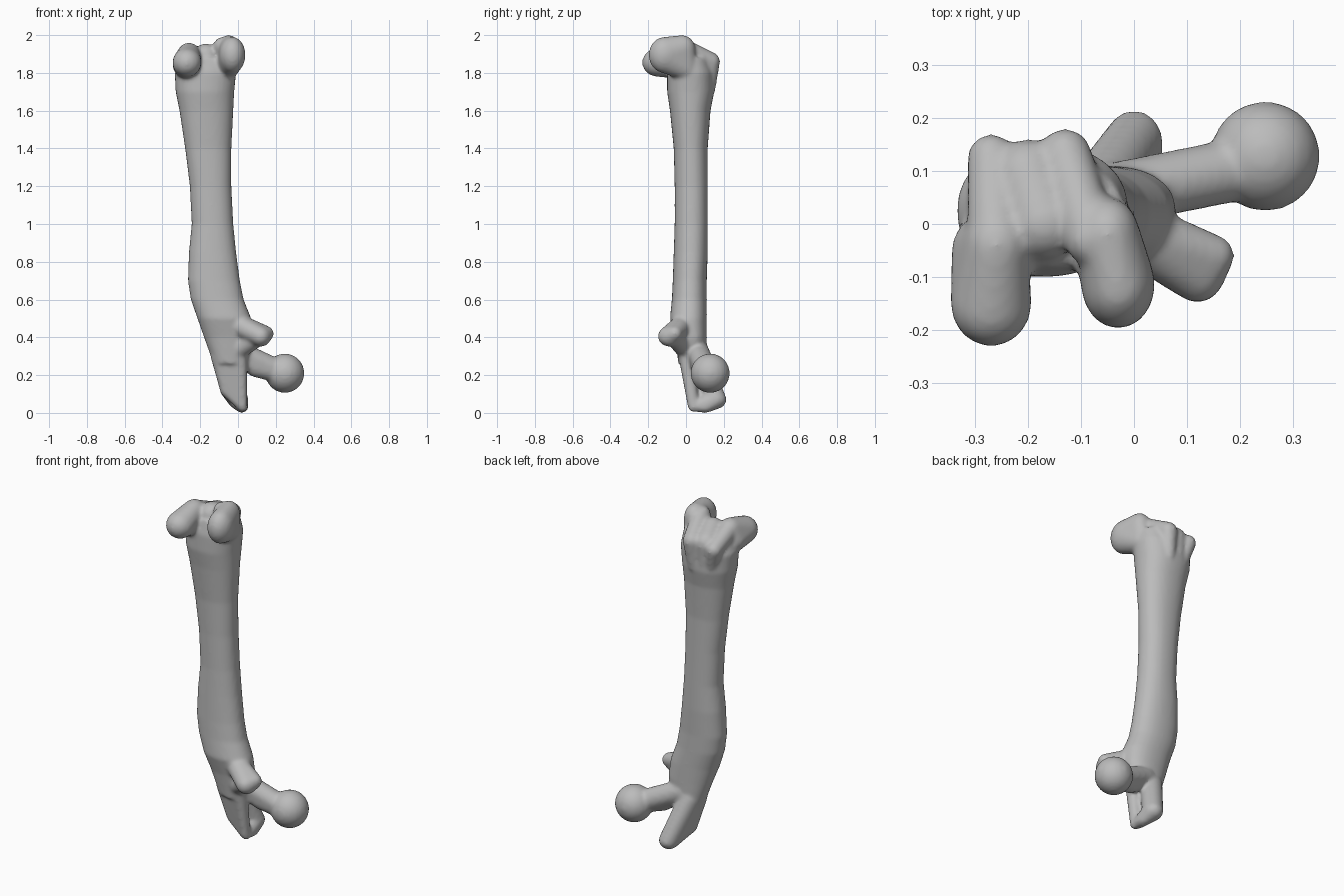
import bpy, bmesh, math
from mathutils import Vector

cube = bpy.data.objects.get("Cube")
if cube:
    bpy.data.objects.remove(cube, do_unlink=True)

bone = bpy.data.materials.new("bone_grey")
bone.use_nodes = True
bone.diffuse_color = (0.5, 0.5, 0.5, 1)
bone.node_tree.nodes["Principled BSDF"].inputs["Base Color"].default_value = (0.5, 0.5, 0.5, 1)

body = bmesh.new()


def merge(part):
    """Add a finished closed part to the body."""
    bmesh.ops.recalc_face_normals(part, faces=part.faces)
    mesh = bpy.data.meshes.new("part")
    part.to_mesh(mesh)
    part.free()
    body.from_mesh(mesh)
    bpy.data.meshes.remove(mesh)


def blob(*balls):
    """Convex skin stretched over balls, each (centre, radius or radii)."""
    part = bmesh.new()
    for centre, r in balls:
        r = Vector(r) if isinstance(r, tuple) else Vector((r, r, r))
        new = bmesh.ops.create_uvsphere(part, u_segments=20, v_segments=14, radius=1)["verts"]
        for v in new:
            v.co = Vector(centre) + v.co * r
    bmesh.ops.delete(part, geom=part.faces[:] + part.edges[:], context='EDGES_FACES')
    hull = bmesh.ops.convex_hull(part, input=part.verts)
    loose = [v for v in part.verts if not v.link_faces]
    bmesh.ops.delete(part, geom=loose, context='VERTS')
    merge(part)


def loft(sections, n=32):
    """Closed tube through rounded sections (z, x0, x1, y0, y1)."""
    part = bmesh.new()
    rings = []
    for z, x0, x1, y0, y1 in sections:
        ring = []
        for i in range(n):
            a = math.tau * i / n
            c, s = math.cos(a), math.sin(a)
            ring.append(part.verts.new((
                (x0 + x1) / 2 + (x1 - x0) / 2 * math.copysign(abs(c) ** 0.9, c),
                (y0 + y1) / 2 + (y1 - y0) / 2 * math.copysign(abs(s) ** 0.9, s), z)))
        rings.append(ring)
    for a, b in zip(rings, rings[1:]):
        for i in range(n):
            j = (i + 1) % n
            part.faces.new((a[i], a[j], b[j], b[i]))
    part.faces.new(rings[0][::-1])
    part.faces.new(rings[-1])
    merge(part)


# Shaft
loft([
    (0.26, -0.13, 0.05, -0.04, 0.11), (0.40, -0.18, 0.08, -0.06, 0.11),
    (0.50, -0.215, 0.07, -0.085, 0.11), (0.60, -0.25, 0.03, -0.075, 0.11),
    (0.70, -0.265, 0.01, -0.07, 0.11), (0.85, -0.26, -0.01, -0.065, 0.115),
    (1.00, -0.245, -0.025, -0.06, 0.115), (1.20, -0.255, -0.035, -0.06, 0.115),
    (1.40, -0.28, -0.035, -0.065, 0.115), (1.60, -0.31, -0.025, -0.085, 0.13),
    (1.70, -0.33, -0.02, -0.10, 0.15), (1.80, -0.335, -0.01, -0.10, 0.15),
    (1.88, -0.30, -0.02, -0.08, 0.12)])

# Head and neck
blob(((0.248, 0.128, 0.21), 0.104))
blob(((0.23, 0.11, 0.215), 0.06), ((0.09, 0.075, 0.255), (0.05, 0.05, 0.065)),
     ((-0.02, 0.06, 0.33), 0.06))

# Lesser trochanter: knob on the front
blob(((0.12, -0.085, 0.405), (0.055, 0.065, 0.055)), ((0.15, -0.06, 0.42), 0.04),
     ((0.01, -0.02, 0.46), 0.06))
blob(((0.10, -0.06, 0.40), 0.05), ((0.0, 0.0, 0.33), 0.05))

# Greater trochanter: front sheet, rear column and tip around a hollow
blob(((-0.10, 0.02, 0.30), 0.045), ((0.01, 0.0, 0.30), 0.04),
     ((0.025, 0.04, 0.03), (0.025, 0.03, 0.025)), ((-0.06, 0.04, 0.12), 0.035))
blob(((-0.07, 0.06, 0.30), 0.06), ((0.0, 0.155, 0.07), (0.055, 0.06, 0.05)),
     ((-0.055, 0.07, 0.12), 0.04))
blob(((0.0, 0.155, 0.07), (0.055, 0.06, 0.05)),
     ((0.02, 0.10, 0.035), (0.035, 0.05, 0.035)), ((0.02, 0.05, 0.035), 0.03))

# Condyles
blob(((-0.27, -0.15, 1.855), (0.077, 0.082, 0.075)),
     ((-0.26, -0.04, 1.90), (0.06, 0.07, 0.06)), ((-0.275, -0.05, 1.84), 0.07))
blob(((-0.03, -0.115, 1.895), (0.07, 0.083, 0.095)),
     ((-0.05, -0.02, 1.925), (0.06, 0.07, 0.075)), ((-0.06, 0.0, 1.82), 0.06))

# Trochlear ridges and the shallow groove between them
blob(((-0.08, -0.03, 1.94), 0.05), ((-0.13, 0.13, 1.86), 0.05), ((-0.14, 0.12, 1.71), 0.035))
blob(((-0.26, -0.04, 1.905), 0.055), ((-0.27, 0.125, 1.84), 0.045), ((-0.24, 0.10, 1.72), 0.04))
blob(((-0.17, 0.0, 1.885), 0.07), ((-0.20, 0.09, 1.85), 0.07), ((-0.20, 0.09, 1.74), 0.06))

mesh = bpy.data.meshes.new("thigh_bone")
body.to_mesh(mesh)
body.free()
mesh.materials.append(bone)
femur = bpy.data.objects.new("thigh_bone", mesh)
bpy.context.collection.objects.link(femur)

# Fuse the parts into one soft surface
fuse = femur.modifiers.new("fuse", 'REMESH')
fuse.mode = 'VOXEL'
fuse.voxel_size = 0.01
fuse.use_smooth_shade = True
soften = femur.modifiers.new("soften", 'SMOOTH')
soften.factor = 0.5
soften.iterations = 7
